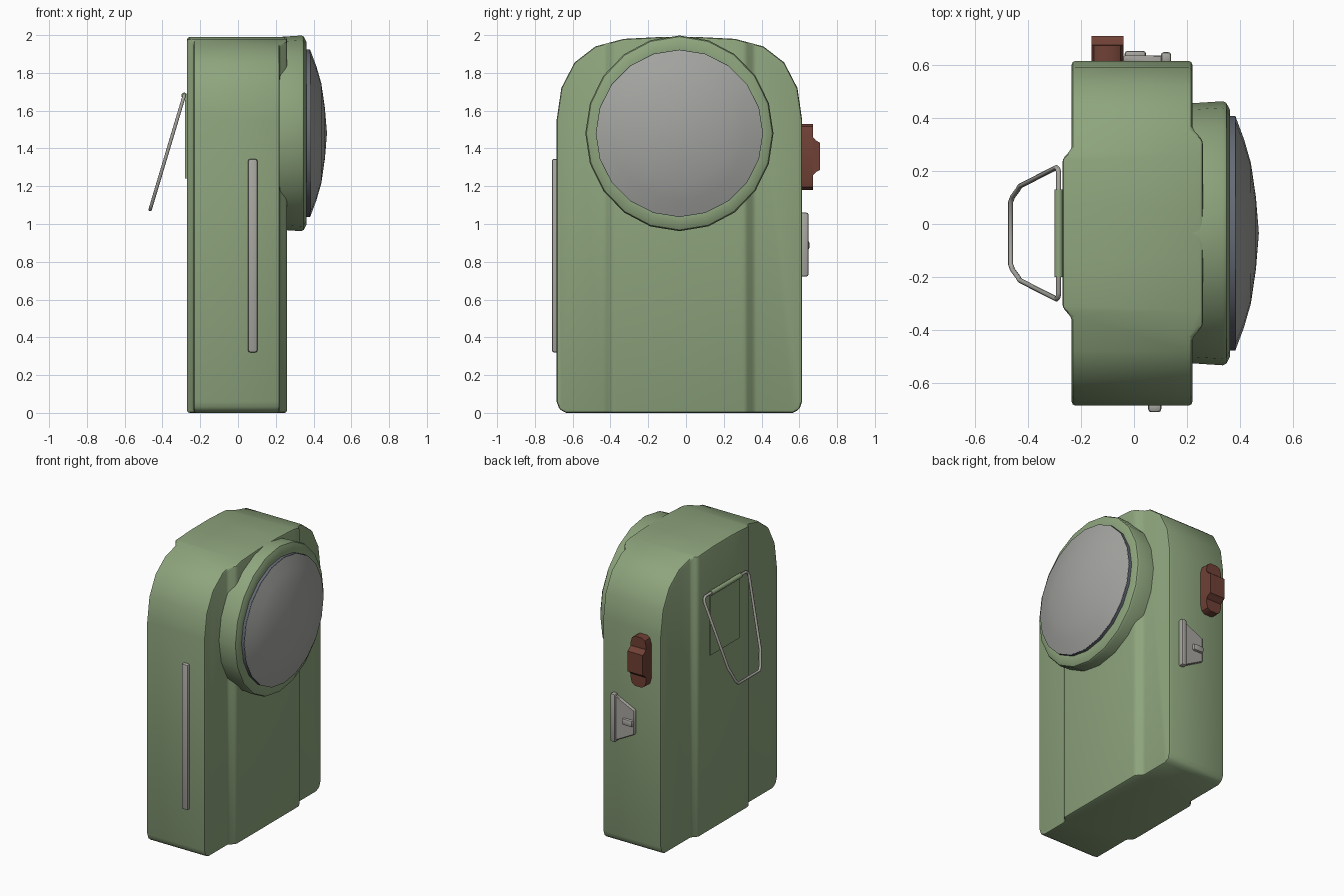
import bpy, bmesh, math
from mathutils import Vector, Matrix

if "Cube" in bpy.data.objects:
    bpy.data.objects.remove(bpy.data.objects["Cube"])

CY = -0.035          # centre line of the body in y
LZ = 1.48            # height of the lamp centre


def material(name, rgb):
    m = bpy.data.materials.new(name)
    m.diffuse_color = (*rgb, 1)
    m.use_nodes = True
    m.node_tree.nodes["Principled BSDF"].inputs["Base Color"].default_value = m.diffuse_color
    return m


GREEN = material("army green", (0.27, 0.375, 0.205))
STEEL = material("pale steel", (0.39, 0.38, 0.35))
GLASS = material("lens grey", (0.37, 0.37, 0.355))
SLATE = material("slate rim", (0.13, 0.145, 0.18))
BROWN = material("switch brown", (0.16, 0.052, 0.036))


def make(name, bm, mat):
    bmesh.ops.recalc_face_normals(bm, faces=bm.faces)
    me = bpy.data.meshes.new(name)
    bm.to_mesh(me)
    bm.free()
    ob = bpy.data.objects.new(name, me)
    bpy.context.collection.objects.link(ob)
    me.materials.append(mat)
    return ob


def prism(name, points, vec, mat):
    """Extrude a flat 3D polygon along a vector."""
    bm = bmesh.new()
    f = bm.faces.new([bm.verts.new(p) for p in points])
    g = bmesh.ops.extrude_face_region(bm, geom=[f])
    bmesh.ops.translate(bm, vec=vec, verts=[v for v in g["geom"] if isinstance(v, bmesh.types.BMVert)])
    return make(name, bm, mat)


def finish(ob, bevel=0.0, seg=1, angle=35):
    """Apply modifiers, bevel the hard edges and smooth the soft ones."""
    if bevel:
        b = ob.modifiers.new("bevel", 'BEVEL')
        b.width, b.segments, b.limit_method = bevel, seg, 'ANGLE'
        b.angle_limit = math.radians(32)
    bpy.ops.object.select_all(action='DESELECT')
    ob.select_set(True)
    bpy.context.view_layer.objects.active = ob
    for m in list(ob.modifiers):
        bpy.ops.object.modifier_apply(modifier=m.name)
    bpy.ops.object.shade_smooth_by_angle(angle=math.radians(angle))
    return ob


def lathe(name, profile, mat, zscale=1.0, n=20):
    """Revolve (x, radius) points around the lamp axis; zero radius closes."""
    bm = bmesh.new()
    rings = []
    for x, r in profile:
        if r == 0:
            rings.append([bm.verts.new((x, CY, LZ))] * n)
        else:
            rings.append([bm.verts.new((x, CY + r * math.sin(2 * math.pi * i / n),
                                        LZ + zscale * r * math.cos(2 * math.pi * i / n))) for i in range(n)])
    for a, b in zip(rings, rings[1:]):
        for i in range(n):
            j = (i + 1) % n
            vs = list(dict.fromkeys([a[i], a[j], b[j], b[i]]))
            if len(vs) > 2:
                bm.faces.new(vs)
    return finish(make(name, bm, mat))


# body: plan section with raised front and back panels, cut by the arched outline
half = [(-0.27, 0.28), (-0.235, 0.318), (-0.235, 0.8), (0.22, 0.8), (0.22, 0.395), (0.26, 0.35)]
plan = [(x, CY + y, -0.1) for x, y in half] + [(x, CY - y, -0.1) for x, y in reversed(half)]
body = prism("body", plan, (0, 0, 2.3), GREEN)
arch = [(0.60, 0.0), (0.635, 0.018), (0.65, 0.06), (0.65, 1.55), (0.625, 1.72),
        (0.555, 1.855), (0.445, 1.94), (0.295, 1.98), (0.1, 1.99)]
outline = [(-0.5, CY + y, z) for y, z in arch] + [(-0.5, CY - y, z) for y, z in reversed(arch)]
cutter = prism("outline_cutter", outline, (1, 0, 0), GREEN)
cutter.hide_render = True
mod = body.modifiers.new("outline", 'BOOLEAN')
mod.operation, mod.solver, mod.object = 'INTERSECT', 'EXACT', cutter
finish(body, 0.014, 2)
bpy.data.objects.remove(cutter)

# lamp head: green ring, dark rim, domed lens
lathe("lamp_ring", [(0.18, 0), (0.18, 0.488), (0.335, 0.498), (0.348, 0.492), (0.362, 0.465),
                    (0.362, 0.43), (0.34, 0)], GREEN, 1.04)
lathe("lens_rim", [(0.35, 0), (0.35, 0.443), (0.382, 0.443), (0.382, 0.42), (0.37, 0)], SLATE)
lathe("lens", [(0.375, 0), (0.375, 0.44), (0.383, 0.44), (0.415, 0.355), (0.441, 0.265),
               (0.460, 0.135), (0.471, 0)], GLASS)


def box(name, lo, hi, mat, bevel=0.0, seg=1):
    bm = bmesh.new()
    c = [(a + b) / 2 for a, b in zip(lo, hi)]
    s = [b - a for a, b in zip(lo, hi)]
    bmesh.ops.create_cube(bm, size=1, matrix=Matrix.Translation(c) @ Matrix.Diagonal((*s, 1)))
    return finish(make(name, bm, mat), bevel, seg)


# trim strip on the left side
box("side_strip", (0.053, -0.71, 0.32), (0.103, -0.67, 1.345), STEEL, 0.012, 2)

# sliding switch: rounded base with a raised thumb grip
w, z0, z1 = 0.06, 1.18, 1.53
base = [(s * a, z) for s, zs in ((1, (z0, z0 + 0.015, z0 + 0.05, z1 - 0.05, z1 - 0.015, z1)),)
        for a, z in zip((0.028, 0.05, w, w, 0.05, 0.028), zs)]
base += [(-a, z) for a, z in reversed(base)]
finish(prism("switch_base", [(-0.1 + x, 0.6, z) for x, z in base], (0, 0.073, 0), BROWN))
grip = [(0.66, 1.255), (0.675, 1.26), (0.688, 1.275), (0.71, 1.287),
        (0.71, 1.43), (0.688, 1.442), (0.675, 1.457), (0.66, 1.46)]
finish(prism("switch_grip", [(-0.16, y, z) for y, z in grip], (0.12, 0, 0), BROWN))

# metal clip under the switch: tapered plate, upright lip and small rib
plate = [(-0.04, 0.81), (0.11, 0.73), (0.11, 1.05), (-0.04, 0.98)]
finish(prism("clip_plate", [(x, 0.605, z) for x, z in plate], (0, 0.03, 0), STEEL), 0.004)
box("clip_lip", (0.102, 0.605, 0.722), (0.14, 0.648, 1.06), STEEL, 0.01, 2)
box("clip_rib", (-0.035, 0.62, 0.865), (0.045, 0.653, 0.91), STEEL, 0.01, 2)

# back hinge plate and hinge barrel
box("hinge_plate", (-0.28, CY - 0.16, 1.24), (-0.265, CY + 0.16, 1.685), GREEN)
bm = bmesh.new()
bmesh.ops.create_cone(bm, cap_ends=True, segments=12, radius1=0.016, radius2=0.016, depth=0.33,
                      matrix=Matrix.Translation((-0.284, CY, 1.68)) @ Matrix.Rotation(math.pi / 2, 4, 'X'))
finish(make("hinge_barrel", bm, GREEN))

# wire hanger: closed loop, tilted out from the hinge
side = [(0.0, 0.225), (0.015, 0.242), (0.05, 0.248), (0.80, 0.178), (0.84, 0.165), (0.95, 0.138), (0.99, 0.118)]
loop = side + [(t, -y) for t, y in reversed(side)]
cu = bpy.data.curves.new("wire_hanger", 'CURVE')
cu.dimensions, cu.bevel_depth, cu.bevel_resolution = '3D', 0.0095, 2
sp = cu.splines.new('POLY')
sp.points.add(len(loop) - 1)
for p, (t, y) in zip(sp.points, loop):
    p.co = (-0.284 - 0.183 * t, CY + y, 1.682 - 0.612 * t, 1)
sp.use_cyclic_u = True
wire = bpy.data.objects.new("wire_hanger", cu)
cu.materials.append(STEEL)
bpy.context.collection.objects.link(wire)
